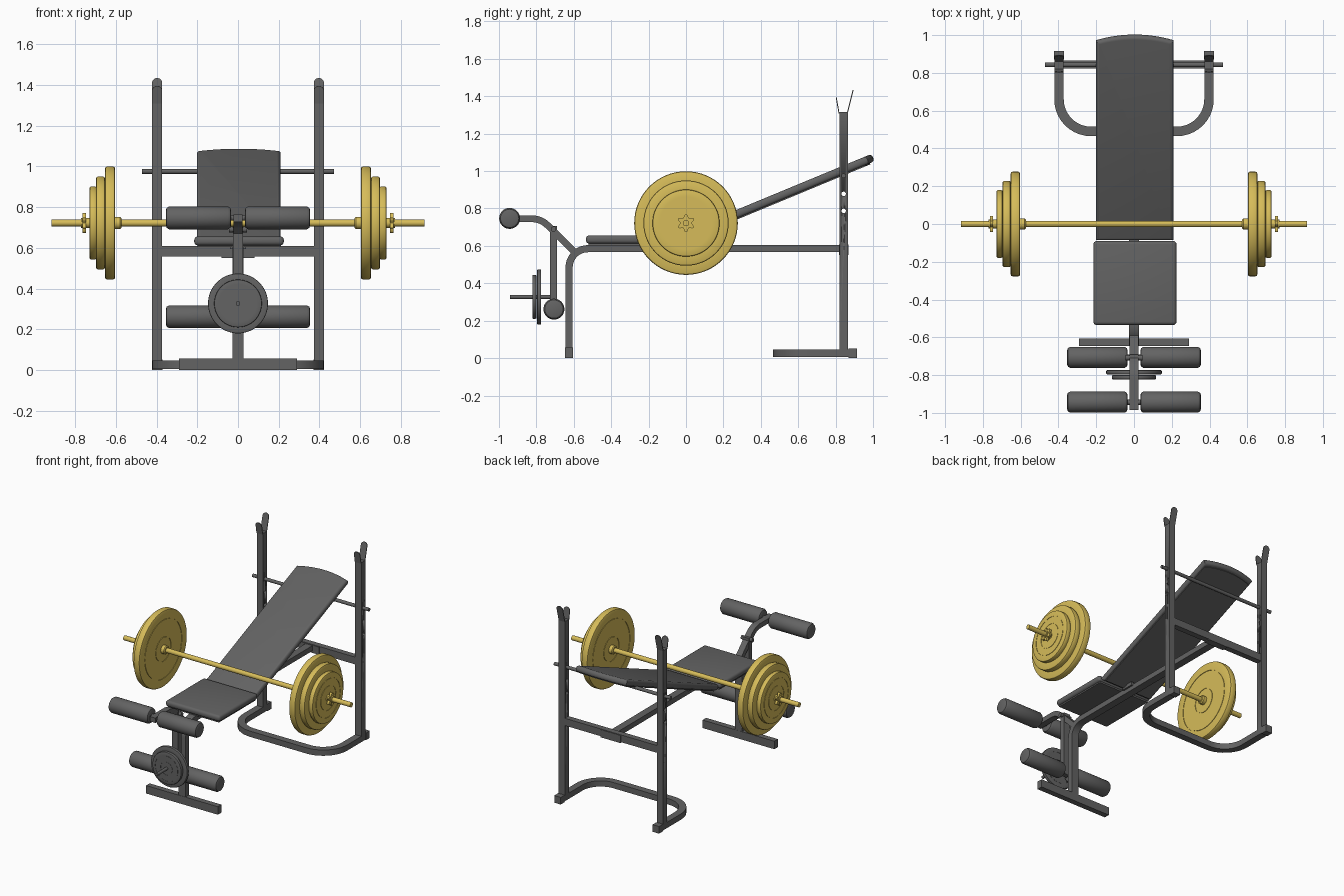
import bpy, bmesh, math
from mathutils import Vector, Matrix

if "Cube" in bpy.data.objects:
    bpy.data.objects.remove(bpy.data.objects["Cube"], do_unlink=True)


def material(name, rgb):
    m = bpy.data.materials.new(name)
    m.use_nodes = True
    m.diffuse_color = (*rgb, 1)
    m.node_tree.nodes["Principled BSDF"].inputs["Base Color"].default_value = (*rgb, 1)
    return m


GREY = material("dark grey", (0.125, 0.125, 0.125))
GOLD = material("gold", (0.67, 0.5, 0.1))
SIDES = (("left", 1), ("right", -1))


def finish(name, bm, mat, matrix=Matrix()):
    bmesh.ops.transform(bm, matrix=matrix, verts=bm.verts)
    bmesh.ops.recalc_face_normals(bm, faces=bm.faces)
    me = bpy.data.meshes.new(name)
    bm.to_mesh(me)
    bm.free()
    me.materials.append(mat)
    ob = bpy.data.objects.new(name, me)
    bpy.context.collection.objects.link(ob)
    bpy.ops.object.select_all(action='DESELECT')
    ob.select_set(True)
    bpy.context.view_layer.objects.active = ob
    bpy.ops.object.shade_smooth_by_angle(angle=math.radians(35))
    return ob


def box(name, lo, hi, mat=GREY, bevel=0.0, segments=4):
    bm = bmesh.new()
    bmesh.ops.create_cube(bm, size=1)
    lo, hi = Vector(lo), Vector(hi)
    for v in bm.verts:
        v.co = (lo + hi) / 2 + v.co * (hi - lo)
    if bevel:
        bmesh.ops.bevel(bm, geom=bm.edges[:], offset=bevel, segments=segments, profile=0.5, affect='EDGES')
    return finish(name, bm, mat)


def lathe(name, profile, axis, loc, mat=GREY, n=48):
    """Revolve (distance along axis, radius) points; both ends are capped."""
    bm = bmesh.new()
    rings = [[bm.verts.new((r * math.cos(a), r * math.sin(a), t))
              for a in (math.tau * i / n for i in range(n))] for t, r in profile]
    for p, q in zip(rings, rings[1:]):
        for i in range(n):
            j = (i + 1) % n
            bm.faces.new((p[i], p[j], q[j], q[i]))
    bm.faces.new(rings[0])
    bm.faces.new(rings[-1])
    turn = Vector(axis).to_track_quat('Z', 'Y').to_matrix().to_4x4()
    return finish(name, bm, mat, Matrix.Translation(loc) @ turn)


def rod(name, axis, loc, length, radius, mat=GREY, n=24):
    return lathe(name, [(0, radius), (length, radius)], axis, loc, mat, n)


def prism(name, outline, depth, matrix, mat=GREY, bevel=0.0):
    bm = bmesh.new()
    face = bm.faces.new([bm.verts.new((x, y, 0)) for x, y in outline])
    new = bmesh.ops.extrude_face_region(bm, geom=[face])["geom"]
    bmesh.ops.translate(bm, vec=(0, 0, depth), verts=[g for g in new if isinstance(g, bmesh.types.BMVert)])
    if bevel:
        rims = [e for e in bm.edges if abs(e.verts[0].co.z - e.verts[1].co.z) < 1e-5]
        bmesh.ops.bevel(bm, geom=rims, offset=bevel, segments=4, profile=0.5, affect='EDGES')
    return finish(name, bm, mat, matrix)


def fillet(points, radius, steps=10):
    """Round each inner corner of a path with an arc of the given radius."""
    pts = [Vector(p) for p in points]
    out = [pts[0]]
    for a, p, b in zip(pts, pts[1:], pts[2:]):
        d1, d2 = (p - a).normalized(), (b - p).normalized()
        half = d1.angle(d2) / 2
        inward = (d2 - d1).normalized()
        c = p + inward * radius / math.cos(half)
        along = (d1 + d2).normalized()
        for i in range(steps + 1):
            ang = half * (2 * i / steps - 1)
            out.append(c + (along * math.sin(ang) - inward * math.cos(ang)) * radius)
    return out + [pts[-1]]


def sweep(name, path, side, width, height, mat=GREY):
    """Rectangular tube along a planar path; side is the plane's normal."""
    bm = bmesh.new()
    side = Vector(side)
    rings = []
    for i, p in enumerate(path):
        d1 = (p - path[i - 1]).normalized() if i else (path[1] - p).normalized()
        d2 = (path[i + 1] - p).normalized() if i < len(path) - 1 else d1
        t = (d1 + d2).normalized()
        up = t.cross(side) * (height / 2 / t.dot(d1))
        w = side * width / 2
        rings.append([bm.verts.new(p + s * w + u * up) for s, u in ((1, 1), (-1, 1), (-1, -1), (1, -1))])
    for p, q in zip(rings, rings[1:]):
        for i in range(4):
            j = (i + 1) % 4
            bm.faces.new((p[i], p[j], q[j], q[i]))
    bm.faces.new(rings[0])
    bm.faces.new(rings[-1])
    return finish(name, bm, mat)


def weight_plate(name, axis, loc, thick, r, hub, mat):
    """Disc with a rounded rim and two narrow grooves on both faces."""
    e, d, g = thick * 0.2, thick * 0.08, 0.004
    half = [(0, 0.014)]
    for q in (hub, r * 0.76):
        half += [(0, q), (d, q), (d, q + g), (0, q + g)]
    half += [(0, r - e), (e * 0.3, r - e * 0.3), (e, r)]
    lathe(name, half + [(thick - t, q) for t, q in reversed(half)], axis, loc, mat, 64)


# Frame: rear stand, long beam and front foot
sweep("rear_base", fillet([(-0.397, 0.91, 0.026), (-0.397, 0.49, 0.026), (0.397, 0.49, 0.026),
                           (0.397, 0.91, 0.026)], 0.17), (0, 0, 1), 0.042, 0.05)
sweep("main_beam", fillet([(0, -0.625, 0.03), (0, -0.625, 0.585), (0, 0.83, 0.585)], 0.1), (1, 0, 0), 0.055, 0.038)
box("front_foot", (-0.29, -0.646, 0), (0.29, -0.605, 0.058))
box("rear_crossbar", (-0.38, 0.823, 0.557), (0.38, 0.865, 0.61))
box("crossbar_bracket", (-0.08, 0.819, 0.551), (0.08, 0.869, 0.607))

# Uprights with pin holes and bar hooks
arch = [(0.025 * math.cos(math.pi * i / 12), 0.025 * math.sin(math.pi * i / 12)) for i in range(13)]
for side, s in SIDES:
    x = 0.397 * s
    post = box(f"{side}_upright", (x - 0.025, 0.82, 0.03), (x + 0.025, 0.866, 1.315))
    for z in (0.787, 0.878):
        cutter = rod("hole_cutter", (1, 0, 0), (x - 0.1, 0.843, z), 0.2, 0.012)
        cutter.hide_render = True
        mod = post.modifiers.new("hole", 'BOOLEAN')
        mod.operation, mod.object, mod.solver = 'DIFFERENCE', cutter, 'EXACT'
        bpy.context.view_layer.objects.active = post
        bpy.ops.object.modifier_apply(modifier=mod.name)
        bpy.data.objects.remove(cutter, do_unlink=True)
    box(f"{side}_base_cap", (x - 0.026, 0.87, 0), (x + 0.026, 0.915, 0.052))
    for part, y, length, lean in (("front", 0.82, 0.083, 10), ("rear", 0.866, 0.123, -14)):
        strip = [(-0.025, -0.004), (0.025, -0.004)] + [(a, b + length - 0.025) for a, b in arch]
        prism(f"{side}_{part}_hook", strip, 0.005, Matrix.Translation((x, y, 1.313))
              @ Matrix.Rotation(math.radians(90 + lean), 4, 'X'))
rod("support_rod", (1, 0, 0), (-0.47, 0.843, 0.975), 0.94, 0.012)

# Seat and reclined backrest
box("seat_board", (-0.2, -0.52, 0.603), (0.21, -0.1, 0.618))
box("seat_cushion", (-0.215, -0.535, 0.612), (0.225, -0.09, 0.656), bevel=0.018)
tilt = Matrix.Translation((0.004, -0.072, 0.598)) @ Matrix.Rotation(math.radians(22.5), 4, 'X')


def back_outline(w, start, end, crown):
    top = [(w * k / 10, end + crown * (1 - (k / 10) ** 2)) for k in range(10, -11, -1)]
    return [(-w, start), (w, start)] + top


prism("backrest_board", back_outline(0.19, 0.015, 1.115, 0.03), 0.012, tilt)
prism("backrest_cushion", back_outline(0.205, 0, 1.14, 0.032), 0.043, tilt @ Matrix.Translation((0, 0, 0.006)),
      bevel=0.018)
box("backrest_hinge", (-0.04, -0.07, 0.595), (0.04, 0.02, 0.62))

# Leg developer: arm, swinging lever, padded rollers and weight pin
sweep("leg_arm", fillet([(0, -0.985, 0.745), (0, -0.775, 0.745), (0, -0.595, 0.565)], 0.12), (1, 0, 0), 0.045, 0.036)
box("leg_lever", (-0.025, -0.727, 0.24), (0.025, -0.69, 0.705))
rod("lever_pivot", (1, 0, 0), (-0.045, -0.708, 0.69), 0.09, 0.014)
for level, y, z in (("upper", -0.943, 0.747), ("lower", -0.706, 0.262)):
    rod(f"{level}_roller_axle", (1, 0, 0), (-0.3, y, z), 0.6, 0.014)
    for side, s in SIDES:
        lathe(f"{level}_{side}_roller", [(0, 0.038), (0.004, 0.049), (0.016, 0.056), (0.304, 0.056),
                                         (0.316, 0.049), (0.32, 0.038)], (s, 0, 0), (0.034 * s, y, z), n=32)
rod("weight_pin", (0, -1, 0), (0, -0.69, 0.327), 0.25, 0.011)
weight_plate("large_leg_weight", (0, -1, 0), (0, -0.774, 0.327), 0.022, 0.147, 0.055, GREY)
weight_plate("small_leg_weight", (0, -1, 0), (0, -0.8, 0.327), 0.022, 0.117, 0.045, GREY)

# Barbell with three plates, sleeve and star collar on each end
BAR_Z = 0.722
rod("barbell_bar", (1, 0, 0), (-0.916, 0, BAR_Z), 1.832, 0.017, GOLD)
star = [(q * math.cos(a), q * math.sin(a)) for a, q in
        ((math.tau * i / 72, 0.039 + 0.009 * math.cos(math.tau * i / 12)) for i in range(72))]
for side, s in SIDES:
    for size, x, thick, r in (("large", 0.603, 0.05, 0.277), ("medium", 0.653, 0.043, 0.228),
                              ("small", 0.696, 0.032, 0.179)):
        weight_plate(f"{side}_{size}_plate", (s, 0, 0), (x * s, 0, BAR_Z), thick, r, 0.085, GOLD)
    lathe(f"{side}_inner_sleeve", [(0, 0.024), (0.006, 0.03), (0.034, 0.03)], (s, 0, 0), (0.573 * s, 0, BAR_Z), GOLD)
    rod(f"{side}_outer_sleeve", (s, 0, 0), (0.72 * s, 0, BAR_Z), 0.05, 0.024, GOLD)
    prism(f"{side}_star_collar", star, 0.017, Matrix.Translation((0.746 * s, 0, BAR_Z))
          @ Matrix.Rotation(math.radians(90 * s), 4, 'Y'), GOLD)
